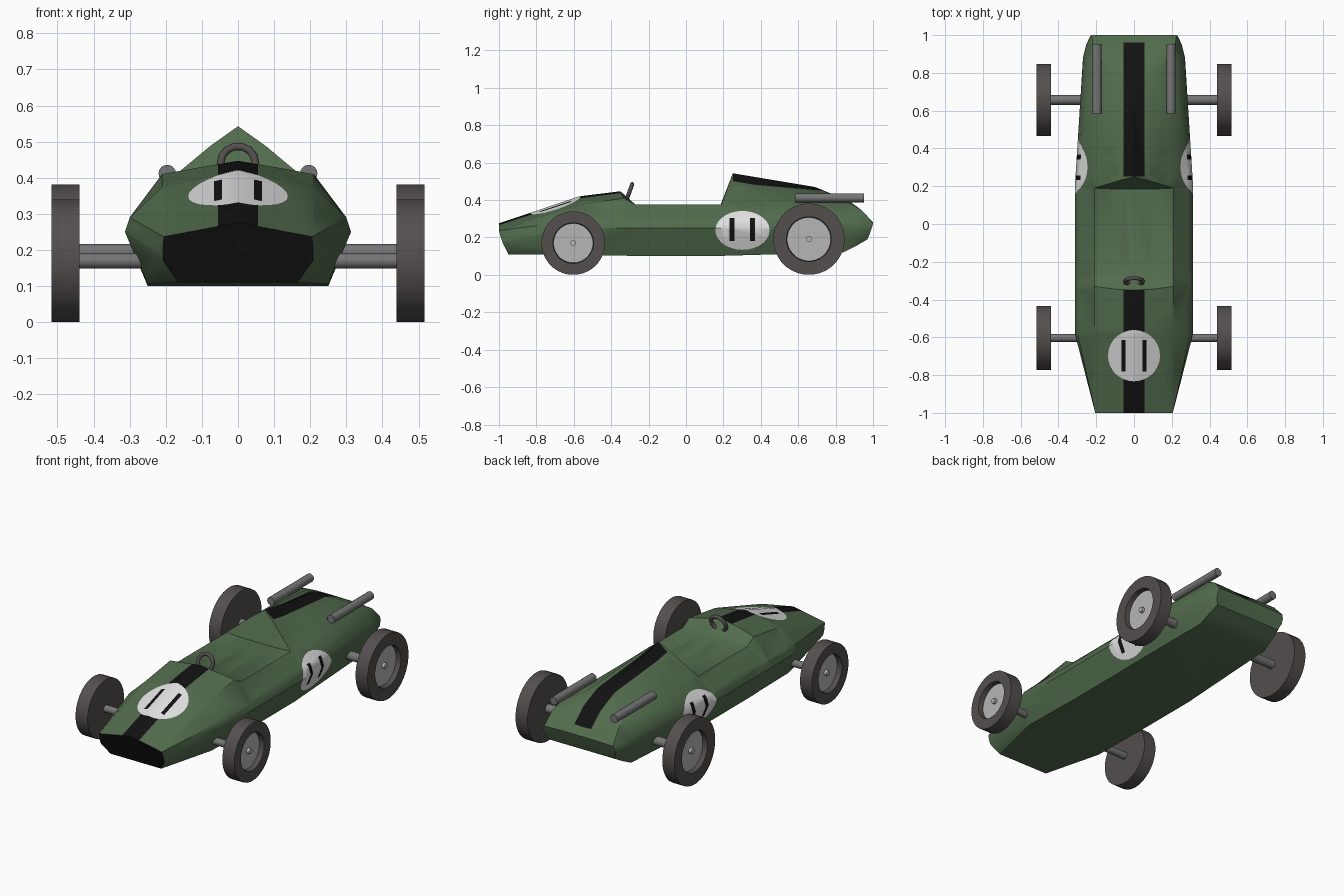
import bpy, bmesh, math
from mathutils import Vector, Matrix

if "Cube" in bpy.data.objects:
    bpy.data.objects.remove(bpy.data.objects["Cube"])


def material(name, *rgb):
    m = bpy.data.materials.new(name)
    m.diffuse_color = (*rgb, 1)
    m.use_nodes = True
    m.node_tree.nodes["Principled BSDF"].inputs["Base Color"].default_value = m.diffuse_color
    return m


GREEN = material("racing green", .085, .15, .075)
BLACK = material("black", .006, .006, .006)
WHITE = material("white", .76, .76, .76)
TYRE = material("tyre rubber", .09, .077, .077)
METAL = material("dark metal", .18, .18, .18)
RIM = material("rim grey", .47, .47, .47)


def finish(name, bm, mats, angle=40):
    bmesh.ops.recalc_face_normals(bm, faces=bm.faces)
    me = bpy.data.meshes.new(name)
    bm.to_mesh(me)
    bm.free()
    ob = bpy.data.objects.new(name, me)
    bpy.context.collection.objects.link(ob)
    for m in mats:
        me.materials.append(m)
    bpy.ops.object.select_all(action='DESELECT')
    ob.select_set(True)
    bpy.context.view_layer.objects.active = ob
    bpy.ops.object.shade_smooth_by_angle(angle=math.radians(angle))
    return ob


def rod(name, a, b, r, mat, seg=16):
    a, b = Vector(a), Vector(b)
    d = b - a
    bm = bmesh.new()
    mx = Matrix.Translation((a + b) / 2) @ d.to_track_quat('Z', 'Y').to_matrix().to_4x4()
    bmesh.ops.create_cone(bm, cap_ends=True, segments=seg, radius1=r, radius2=r,
                          depth=d.length, matrix=mx)
    return finish(name, bm, [mat])


def lathe(name, profile, centre, mat, seg=32):
    """Spin a (radius, x) profile about the x axis through centre."""
    bm = bmesh.new()
    rings = []
    for r, x in profile:
        rings.append([bm.verts.new((x, centre[0] + r * math.cos(t), centre[1] + r * math.sin(t)))
                      for t in (2 * math.pi * (i + .5) / seg for i in range(seg))])
    for p, q in zip(rings, rings[1:]):
        for i in range(seg):
            j = (i + 1) % seg
            bm.faces.new((p[i], p[j], q[j], q[i]))
    bm.faces.new(rings[0])
    bm.faces.new(rings[-1])
    return finish(name, bm, [mat])


def paint(bm, facing, outline, mat):
    """Cut a convex outline into the faces looking along facing and colour it."""
    facing = Vector(facing)
    bm.normal_update()
    pts = [Vector(p) for p in outline]
    mid = sum(pts, Vector()) / len(pts)
    faces = [f for f in bm.faces if f.normal.dot(facing) > .2]
    for a, b in zip(pts, pts[1:] + pts[:1]):
        no = (b - a).cross(facing).normalized()
        if (mid - a).dot(no) > 0:
            no = -no
        geom = set(faces)
        for f in faces:
            geom.update(f.edges)
            geom.update(f.verts)
        res = bmesh.ops.bisect_plane(bm, geom=list(geom), dist=1e-5, plane_co=a, plane_no=no)
        faces = [f for f in res['geom'] if isinstance(f, bmesh.types.BMFace)
                 and (f.calc_center_median() - a).dot(no) < 0]
    for f in faces:
        f.material_index = mat


def top_rect(x0, x1, y0, y1):
    return [(x0, y0, 0), (x1, y0, 0), (x1, y1, 0), (x0, y1, 0)]


def side_rect(y0, y1, z0, z1):
    return [(0, y0, z0), (0, y1, z0), (0, y1, z1), (0, y0, z1)]


# body: half rings from top centre, over the shoulder, to the sill (x, y, z)
def ring_flat(y):
    return [(0, y, .375), (.1, y, .375), (.21, y, .375),
            (.30, y, .29), (.313, y, .25), (.25, y, .10)]


sections = [
    [(0, -1, .276), (.1, -1, .257), (.205, -1, .237), (.208, -.99, .20), (.207, -.98, .17), (.165, -.95, .11)],
    [(0, -.57, .42), (.1, -.57, .398), (.21, -.57, .375), (.30, -.58, .29), (.313, -.58, .25), (.25, -.6, .106)],
    [(0, -.35, .447), (.1, -.345, .43), (.21, -.33, .41), (.30, -.33, .29), (.313, -.33, .25), (.25, -.33, .103)],
    ring_flat(-.27),
    ring_flat(.185),
    [(0, .25, .543), (.077, .23, .488), (.21, .19, .377), (.30, .2, .29), (.313, .2, .25), (.25, .2, .102)],
    [(0, .69, .47), (.1, .78, .432), (.2, .87, .385), (.262, .88, .29), (.27, .88, .25), (.23, .84, .12)],
    [(0, .86, .40), (.11, .89, .382), (.215, .94, .345), (.248, .95, .275), (.253, .95, .24), (.225, .91, .155)],
    [(0, 1, .28), (.11, 1, .28), (.225, 1, .277), (.232, .995, .255), (.232, .985, .225), (.215, .97, .19)],
]
bm = bmesh.new()
rings = [[bm.verts.new(p) for p in s + [(-x, y, z) for x, y, z in reversed(s[1:])]] for s in sections]
n = len(rings[0])
for p, q in zip(rings, rings[1:]):
    for i in range(n):
        j = (i + 1) % n
        bm.faces.new((p[i], p[j], q[j], q[i]))
bm.faces.new(rings[0]).material_index = 1     # black grille
bm.faces.new(rings[-1])
bmesh.ops.recalc_face_normals(bm, faces=bm.faces)
bmesh.ops.triangulate(bm, faces=bm.faces)

# painted stripes
up = (0, 0, 1)
paint(bm, up, top_rect(-.055, .055, -1.01, -.35), 1)
paint(bm, up, top_rect(-.055, .055, .252, .96), 1)
# white roundels with two black bars each, on the nose and both flanks
circle = [(math.cos(2 * math.pi * i / 28), math.sin(2 * math.pi * i / 28)) for i in range(28)]
paint(bm, up, [(.138 * c, -.697 + .136 * s, 0) for c, s in circle], 2)
for s in (-1, 1):
    paint(bm, up, top_rect(s * .055 - .011, s * .055 + .011, -.78, -.615), 1)
for side in (-1, 1):
    face = (side, 0, 0)
    paint(bm, face, [(0, .302 + .145 * c, .238 + .104 * s) for c, s in circle], 2)
    for y in (.245, .355):
        paint(bm, face, side_rect(y - .013, y + .013, .18, .305), 1)
finish("body", bm, [GREEN, BLACK, WHITE])

# wheels and axles
for end, y, r, rim, axle in (("front", -.603, .17, .105, .021), ("rear", .657, .191, .116, .026)):
    rod(end + "_axle", (-.45, y, r), (.45, y, r), axle, METAL)
    for label, s in (("left", -1), ("right", 1)):
        tyre = [(.02, .439), (r, .439), (r, .517), (rim + .004, .517), (rim, .485), (rim, .46)]
        lathe(f"{end}_{label}_tyre", [(a, s * x) for a, x in tyre], (y, r), TYRE)
        rod(f"{end}_{label}_rim", (s * .455, y, r), (s * .488, y, r), rim + .001, RIM, 32)
        rod(f"{end}_{label}_hub", (s * .48, y, r), (s * .505, y, r), .016, RIM, 12)

# exhaust pipes
for label, s in (("left", -1), ("right", 1)):
    rod(label + "_exhaust", (s * .196, .585, .412), (s * .196, .952, .412), .024, METAL)

# steering wheel: tilted ring
bpy.ops.mesh.primitive_torus_add(major_segments=14, minor_segments=8, major_radius=.048,
                                 minor_radius=.011, location=(0, -.303, .442),
                                 rotation=(math.radians(70), 0, 0))
wheel = bpy.context.object
wheel.name = "steering_wheel"
wheel.data.materials.append(TYRE)
bpy.ops.object.shade_smooth_by_angle(angle=math.radians(50))
